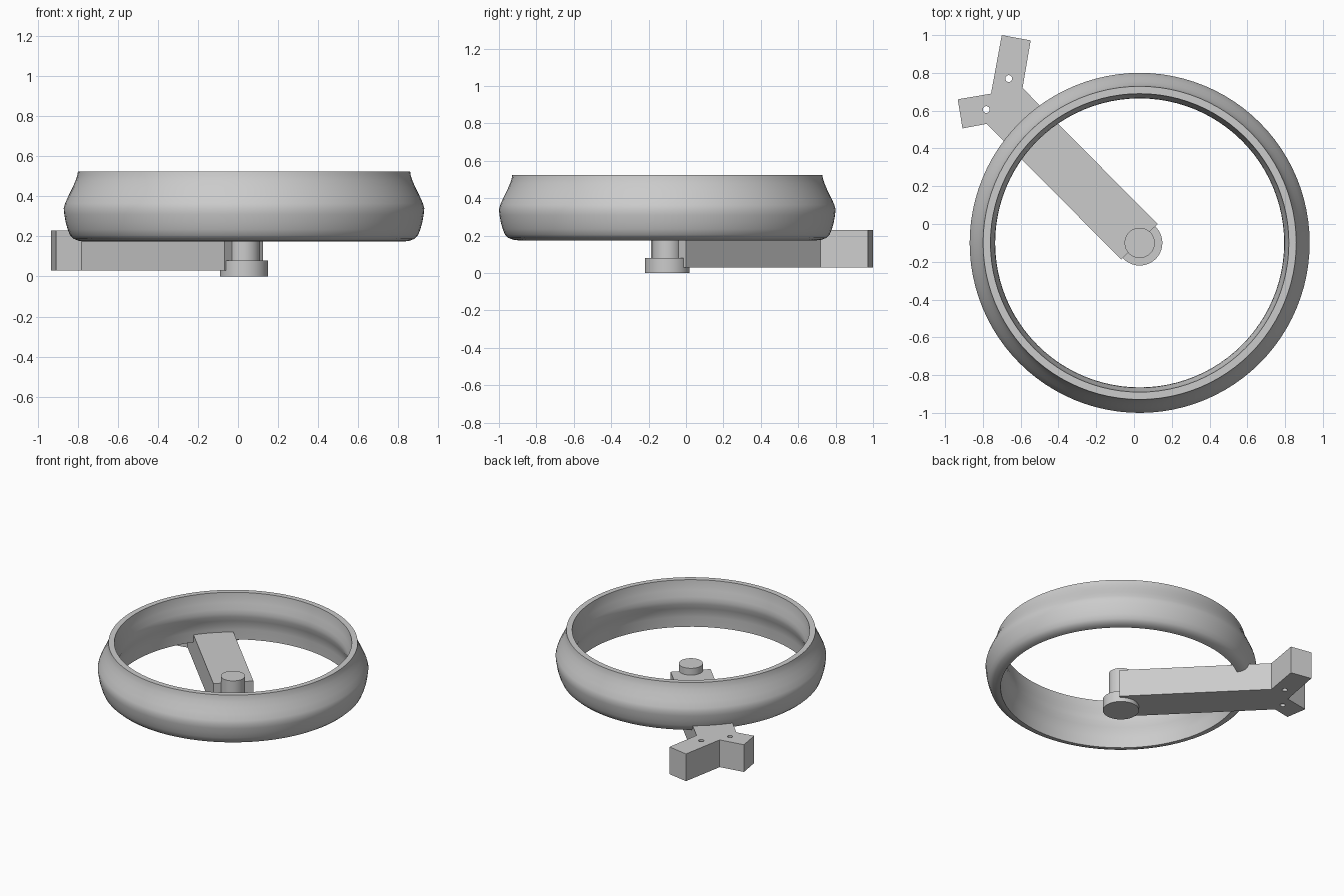
import bpy
import bmesh
import math

if "Cube" in bpy.data.objects:
    bpy.data.objects.remove(bpy.data.objects["Cube"], do_unlink=True)

HUB = (0.03, -0.10)

grey = bpy.data.materials.new("plain grey")
grey.use_nodes = True
grey.diffuse_color = (0.6, 0.6, 0.6, 1)
grey.node_tree.nodes["Principled BSDF"].inputs["Base Color"].default_value = (0.6, 0.6, 0.6, 1)


def finish(name, bm, smooth=None):
    bmesh.ops.recalc_face_normals(bm, faces=bm.faces)
    mesh = bpy.data.meshes.new(name)
    bm.to_mesh(mesh)
    bm.free()
    mesh.materials.append(grey)
    obj = bpy.data.objects.new(name, mesh)
    bpy.context.collection.objects.link(obj)
    bpy.ops.object.select_all(action='DESELECT')
    obj.select_set(True)
    bpy.context.view_layer.objects.active = obj
    if smooth:
        bpy.ops.object.shade_smooth_by_angle(angle=math.radians(smooth))
    return obj


def lathe(name, profile, closed, steps=96):
    """Spin a (radius, height) profile about the vertical hub axis."""
    bm = bmesh.new()
    verts = [bm.verts.new((HUB[0] + r, HUB[1], z)) for r, z in profile]
    edges = [bm.edges.new(pair) for pair in zip(verts, verts[1:])]
    if closed:
        edges.append(bm.edges.new((verts[-1], verts[0])))
    bmesh.ops.spin(bm, geom=verts + edges, cent=(*HUB, 0), axis=(0, 0, 1),
                   angle=math.tau, steps=steps, use_merge=True)
    bmesh.ops.remove_doubles(bm, verts=bm.verts, dist=0.0002)
    return finish(name, bm, 35)


def prism(name, outline, z0, z1):
    """Extrude a plan outline upward."""
    bm = bmesh.new()
    face = bm.faces.new([bm.verts.new((x, y, z0)) for x, y in outline])
    top = bmesh.ops.extrude_face_region(bm, geom=[face])["geom"]
    bmesh.ops.translate(bm, vec=(0, 0, z1 - z0),
                        verts=[v for v in top if isinstance(v, bmesh.types.BMVert)])
    return finish(name, bm)


# Wheel rim: bulged outside, shallow hump inside
outside = [(0.80, 0.175), (0.825, 0.178), (0.85, 0.188), (0.868, 0.205), (0.88, 0.235),
           (0.89, 0.27), (0.897, 0.31), (0.90, 0.34), (0.893, 0.365), (0.875, 0.405),
           (0.855, 0.445), (0.84, 0.48), (0.832, 0.505), (0.829, 0.525)]
inside = [(0.79, 0.525), (0.788, 0.50), (0.78, 0.455), (0.768, 0.41), (0.765, 0.38),
          (0.768, 0.355), (0.78, 0.32), (0.792, 0.285), (0.796, 0.25)]
lathe("wheel_rim", outside + inside, True)

# Hub: wide lower disc and narrower axle post
lathe("hub_disc", [(0, 0), (0.12, 0), (0.12, 0.08), (0, 0.08)], False, 64)
lathe("axle_post", [(0, 0.06), (0.08, 0.06), (0.08, 0.28), (0, 0.28)], False, 64)

# Diagonal arm ending in a two-pronged fork
arm = prism("forked_arm", [(0.125, 0.0), (-0.59, 0.72), (-0.547, 0.972), (-0.70, 1.0),
                           (-0.757, 0.69), (-0.933, 0.66), (-0.908, 0.506),
                           (-0.78, 0.53), (-0.068, -0.188)], 0.03, 0.23)

# Drilled bolt holes through the prongs
for hx, hy in [(-0.663, 0.77), (-0.782, 0.606)]:
    circle = [(hx + 0.018 * math.cos(math.tau * i / 24),
               hy + 0.018 * math.sin(math.tau * i / 24)) for i in range(24)]
    cutter = prism("hole_cutter", circle, 0, 0.3)
    cutter.hide_render = True
    cut = arm.modifiers.new("bolt_hole", 'BOOLEAN')
    cut.operation = 'DIFFERENCE'
    cut.solver = 'EXACT'
    cut.object = cutter
    bpy.context.view_layer.objects.active = arm
    bpy.ops.object.modifier_apply(modifier=cut.name)
    bpy.data.objects.remove(cutter, do_unlink=True)
